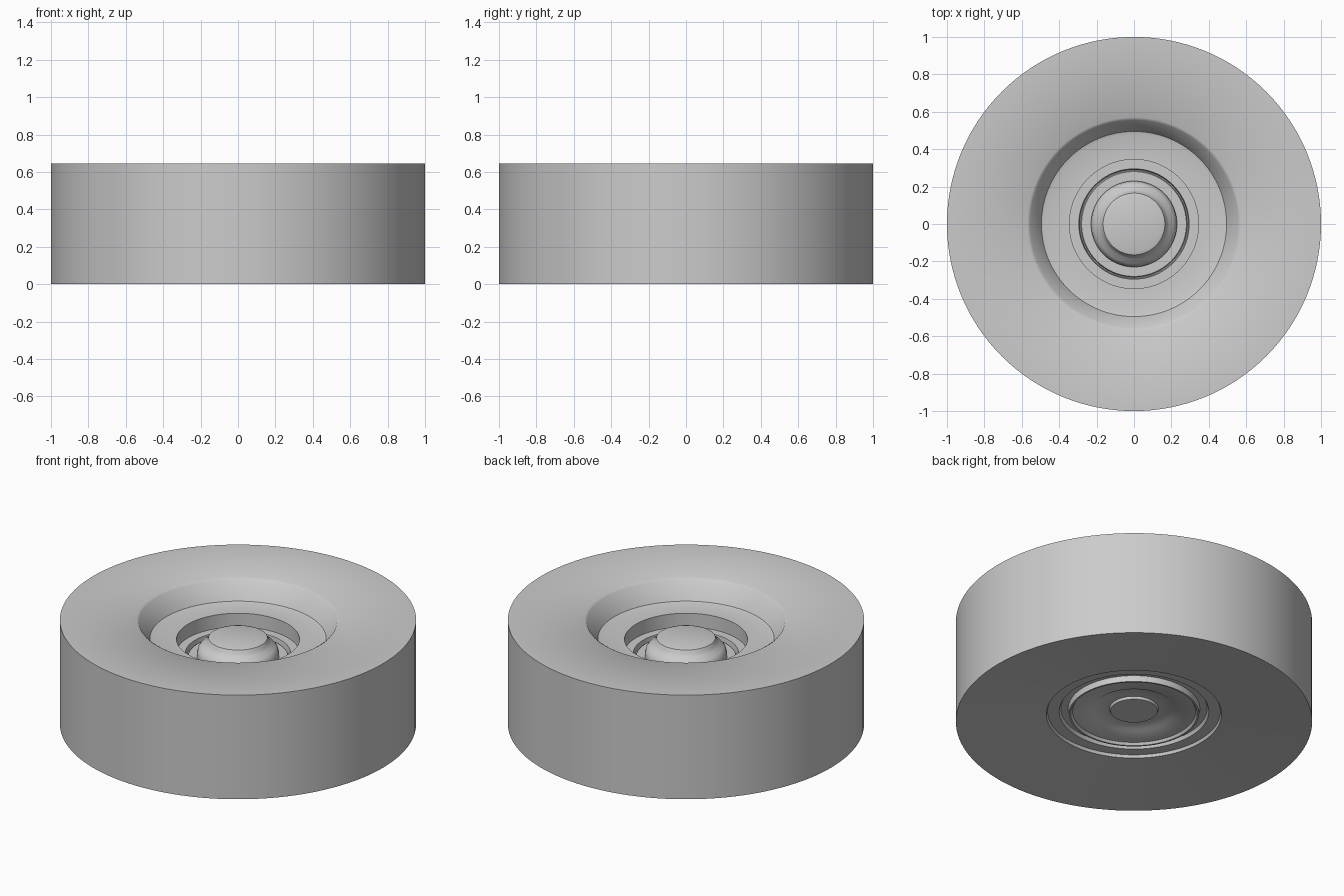
import bpy, bmesh, math

if "Cube" in bpy.data.objects:
    bpy.data.objects.remove(bpy.data.objects["Cube"])

SEGMENTS = 128

def lathe(name, profile):
    """Revolve an (r, z) profile that starts and ends on the z axis."""
    bm = bmesh.new()
    verts = [bm.verts.new((r, 0, z)) for r, z in profile]
    edges = [bm.edges.new(pair) for pair in zip(verts, verts[1:])]
    bmesh.ops.spin(bm, geom=verts + edges, cent=(0, 0, 0), axis=(0, 0, 1),
                   angle=math.tau, steps=SEGMENTS, use_duplicate=False)
    bmesh.ops.remove_doubles(bm, verts=bm.verts, dist=1e-5)
    bmesh.ops.recalc_face_normals(bm, faces=bm.faces)
    mesh = bpy.data.meshes.new(name)
    bm.to_mesh(mesh)
    bm.free()
    obj = bpy.data.objects.new(name, mesh)
    bpy.context.collection.objects.link(obj)
    bpy.ops.object.select_all(action='DESELECT')
    obj.select_set(True)
    bpy.context.view_layer.objects.active = obj
    bpy.ops.object.shade_smooth_by_angle(angle=math.radians(35))
    return obj

# Stepped hub and bearing seat on the top
hub_top = [(0, 0.54), (0.15, 0.54), (0.165, 0.535), (0.175, 0.515),
           (0.185, 0.50), (0.21, 0.485), (0.225, 0.465), (0.23, 0.44),
           (0.23, 0.42), (0.28, 0.42), (0.285, 0.405), (0.29, 0.405),
           (0.295, 0.44), (0.345, 0.44)]
# Dished face and outer tread
tread = [(0.345, 0.525), (0.48, 0.525), (0.495, 0.53), (0.555, 0.635),
         (0.57, 0.645), (1, 0.645), (1, 0)]
# Hollow underside with shallow bearing rings
underside = [(0.492, 0.048), (0.485, 0.065), (0.42, 0.065), (0.41, 0.085),
             (0.37, 0.085), (0.365, 0.05), (0.355, 0.05), (0.345, 0.065),
             (0.235, 0.075), (0.22, 0.085), (0.138, 0.085), (0.132, 0.07),
             (0.12, 0.07), (0, 0.07)]

lathe("wheel", hub_top + tread + underside)
